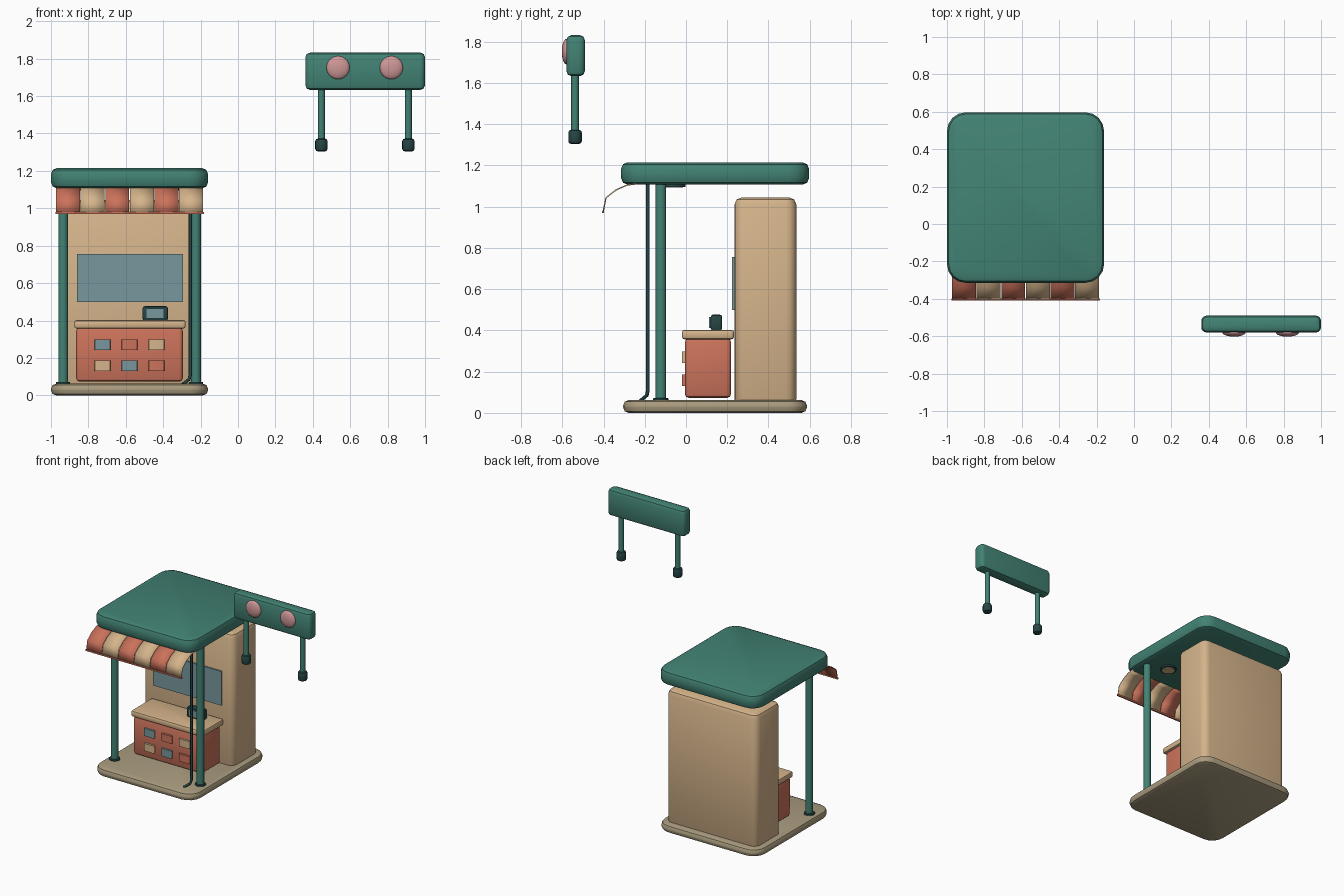
import bpy, bmesh, math
from mathutils import Matrix, Vector

if "Cube" in bpy.data.objects:
    bpy.data.objects.remove(bpy.data.objects["Cube"], do_unlink=True)


def material(name, r, g, b):
    m = bpy.data.materials.new(name)
    m.use_nodes = True
    m.diffuse_color = (r, g, b, 1)
    m.node_tree.nodes["Principled BSDF"].inputs["Base Color"].default_value = (r, g, b, 1)
    return m


green = material("teal_green", 0.055, 0.225, 0.175)
dark = material("dark_teal", 0.02, 0.06, 0.06)
tan = material("warm_tan", 0.67, 0.46, 0.26)
red = material("brick_red", 0.6, 0.17, 0.105)
stone = material("stone_grey", 0.4, 0.33, 0.21)
blue = material("glass_blue", 0.19, 0.31, 0.34)
pink = material("lamp_pink", 0.62, 0.31, 0.31)


def finish(name, bm, mat, angle=35):
    bmesh.ops.recalc_face_normals(bm, faces=bm.faces)
    mesh = bpy.data.meshes.new(name)
    bm.to_mesh(mesh)
    bm.free()
    obj = bpy.data.objects.new(name, mesh)
    bpy.context.collection.objects.link(obj)
    mesh.materials.append(mat)
    bpy.ops.object.select_all(action='DESELECT')
    obj.select_set(True)
    bpy.context.view_layer.objects.active = obj
    bpy.ops.object.shade_smooth_by_angle(angle=math.radians(angle))
    return obj


def box(name, xs, ys, zs, mat, corner=0, rim=0, segs=2):
    """Box with rounded upright corners and a rounded top and bottom rim."""
    bm = bmesh.new()
    bmesh.ops.create_cube(bm, size=1)
    for v in bm.verts:
        v.co = Vector([(a + b) / 2 + c * (b - a) for c, (a, b) in zip(v.co, (xs, ys, zs))])
    if corner:
        upright = [e for e in bm.edges if abs(e.verts[0].co.z - e.verts[1].co.z) > 1e-4]
        bmesh.ops.bevel(bm, geom=upright, offset=corner, segments=4, profile=0.5, affect='EDGES')
    if rim:
        bm.normal_update()
        rims = [e for e in bm.edges if any(abs(f.normal.z) > 0.9 for f in e.link_faces)]
        bmesh.ops.bevel(bm, geom=rims, offset=rim, segments=segs, profile=0.5, affect='EDGES')
    return finish(name, bm, mat)


def cylinder(name, x, y, z0, z1, r, mat, rim=0):
    bm = bmesh.new()
    bmesh.ops.create_cone(bm, cap_ends=True, segments=16, radius1=r, radius2=r, depth=z1 - z0,
                          matrix=Matrix.Translation((x, y, (z0 + z1) / 2)))
    if rim:
        bm.normal_update()
        rims = [e for e in bm.edges if any(abs(f.normal.z) > 0.9 for f in e.link_faces)]
        bmesh.ops.bevel(bm, geom=rims, offset=rim, segments=2, profile=0.5, affect='EDGES')
    return finish(name, bm, mat)


MID = -0.58  # booth centre line

# Floor, back cabinet and roof
box("floor_slab", (-1, -0.16), (-0.305, 0.587), (0, 0.062), stone, 0.1, 0.027)
box("back_cabinet", (MID - 0.375, MID + 0.375), (0.235, 0.535), (0.03, 1.045), tan, 0.05, 0.035)
box("roof", (-1, -0.16), (-0.315, 0.597), (1.107, 1.215), green, 0.1, 0.032)
box("window_panel", (-0.86, -0.295), (0.224, 0.24), (0.5, 0.755), blue)

# Front columns with flanges, and ceiling lamps
for side, s in (("right", -1), ("left", 1)):
    x = MID + s * 0.355
    cylinder(side + "_column", x, -0.122, 0.05, 1.12, 0.026, green)
    cylinder(side + "_column_foot", x, -0.122, 0.055, 0.072, 0.038, dark, 0.005)
    x = MID + s * 0.21
    cylinder(side + "_ceiling_lamp_rim", x, -0.06, 1.095, 1.112, 0.058, dark)
    cylinder(side + "_ceiling_lamp_glass", x, -0.06, 1.092, 1.1, 0.045, tan)

# Drain pipe beside the left column
curve = bpy.data.curves.new("drain_pipe", 'CURVE')
curve.dimensions = '3D'
curve.bevel_depth = 0.009
curve.bevel_resolution = 2
curve.use_fill_caps = True
path = [(-0.255, -0.185, 1.12), (-0.255, -0.185, 0.11), (-0.262, -0.19, 0.085), (-0.295, -0.22, 0.06)]
spline = curve.splines.new('POLY')
spline.points.add(len(path) - 1)
for p, co in zip(spline.points, path):
    p.co = (*co, 1)
pipe = bpy.data.objects.new("drain_pipe", curve)
pipe.data.materials.append(dark)
bpy.context.collection.objects.link(pipe)

# Striped awning
profile = [(-0.23, 1.112), (-0.285, 1.105), (-0.34, 1.081), (-0.388, 1.043), (-0.402, 0.975)]
pitch = 0.79 / 6
for i in range(6):
    x0 = -0.975 + i * pitch + 0.002
    bm = bmesh.new()
    rows = [[bm.verts.new((x, y, z)) for x in (x0, x0 + pitch - 0.004)] for y, z in profile]
    for a, b in zip(rows, rows[1:]):
        bm.faces.new((a[0], a[1], b[1], b[0]))
    stripe = finish("awning_stripe_%d" % (i + 1), bm, tan if i % 2 else red, 60)
    thick = stripe.modifiers.new("thickness", 'SOLIDIFY')
    thick.thickness = 0.006
    thick.offset = 0
box("awning_trim", (-0.977, -0.183), (-0.408, -0.397), (0.969, 0.98), red)

# Counter with drawer fronts
box("counter_body", (-0.865, -0.295), (-0.005, 0.218), (0.073, 0.362), red, 0.02, 0.018)
box("counter_top", (-0.875, -0.28), (-0.02, 0.233), (0.357, 0.402), tan, 0.015, 0.012)
colours = ((blue, red, tan), (tan, blue, red))
for r, z in enumerate((0.27, 0.158)):
    for c in range(3):
        x = MID + (c - 1) * 0.144
        box("drawer_%d_%d" % (r + 1, c + 1), (x - 0.042, x + 0.042), (-0.02, 0.005),
            (z - 0.028, z + 0.028), colours[r][c], 0.006)

# Till on the counter
box("till", (-0.51, -0.375), (0.12, 0.175), (0.398, 0.477), dark, 0.012, 0.012)
box("till_screen", (-0.488, -0.397), (0.112, 0.125), (0.412, 0.464), blue)

# Separate hanging sign with two lamps and two posts
box("sign_board", (0.36, 1), (-0.58, -0.49), (1.633, 1.832), green, 0.028, 0.025)
for side, x, px in (("right", 0.535, 0.446), ("left", 0.82, 0.911)):
    bm = bmesh.new()
    bmesh.ops.create_uvsphere(bm, u_segments=24, v_segments=12, radius=0.062,
                              matrix=Matrix.Translation((x, -0.58, 1.752)) @ Matrix.Diagonal((1, 0.36, 1, 1)))
    finish(side + "_sign_lamp", bm, pink, 60)
    cylinder(side + "_sign_post", px, -0.538, 1.35, 1.65, 0.0185, green)
    cylinder(side + "_sign_post_foot", px, -0.538, 1.304, 1.373, 0.033, dark, 0.014)
